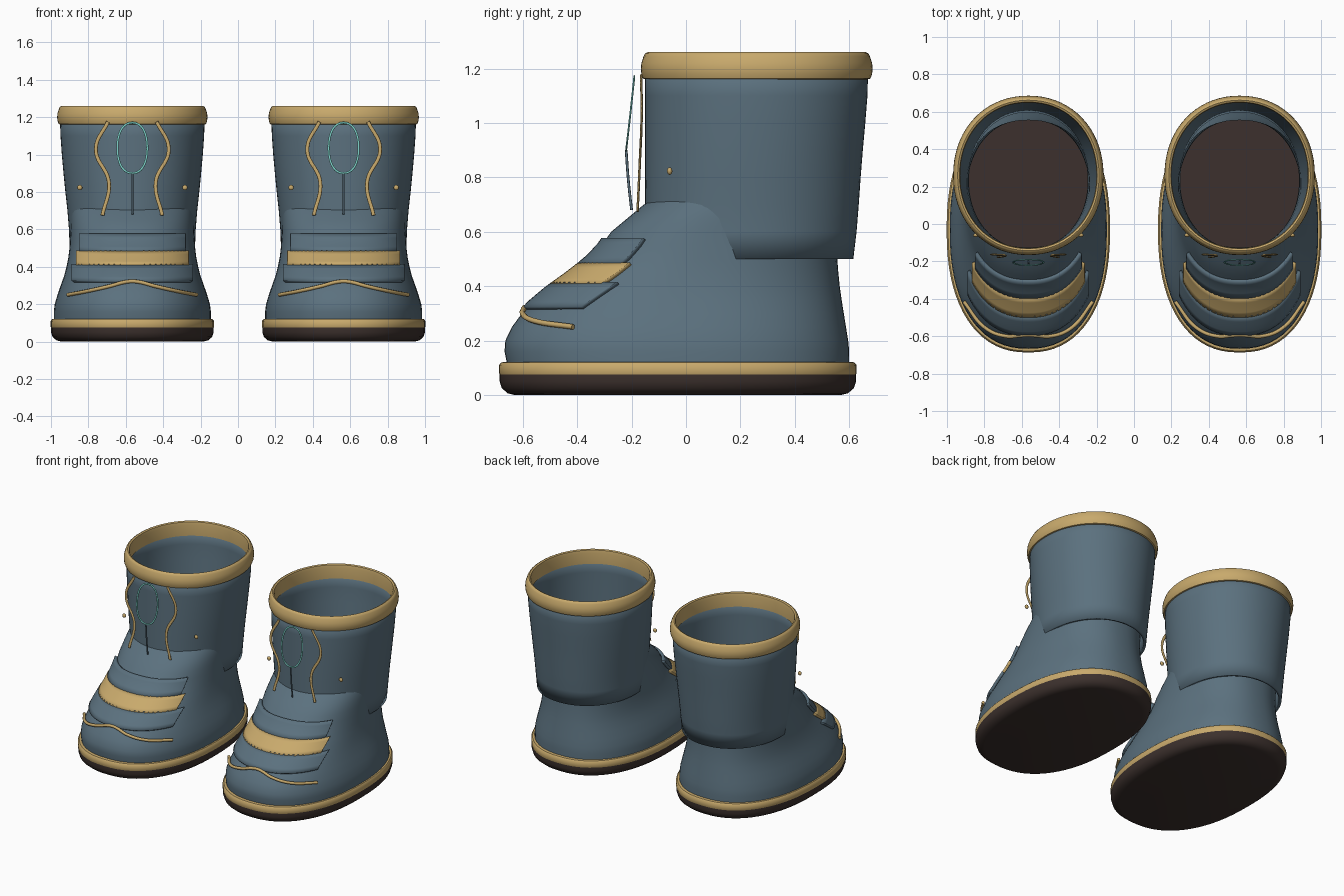
import bpy, math

if "Cube" in bpy.data.objects:
    bpy.data.objects.remove(bpy.data.objects["Cube"])

def material(name, rgb):
    m = bpy.data.materials.new(name)
    m.diffuse_color = (*rgb, 1)
    m.use_nodes = True
    m.node_tree.nodes["Principled BSDF"].inputs["Base Color"].default_value = m.diffuse_color
    return m

BLUE = material("blue_leather", (0.105, 0.165, 0.21))
GOLD = material("gold_trim", (0.58, 0.40, 0.15))
DARK = material("dark_rubber", (0.045, 0.03, 0.026))
TEAL = material("teal_cord", (0.2, 0.62, 0.56))
N = 72
SPACING = 0.565

def add_pair(name, verts, faces, mat, thickness=0, offset=-1):
    """Same part on the left and right boot."""
    mesh = bpy.data.meshes.new(name)
    mesh.from_pydata(verts, [], faces)
    mesh.materials.append(mat)
    for side, sx in (("left", -SPACING), ("right", SPACING)):
        ob = bpy.data.objects.new(f"{side}_{name}", mesh)
        bpy.context.collection.objects.link(ob)
        ob.location.x = sx
        if thickness:
            mod = ob.modifiers.new("thickness", "SOLIDIFY")
            mod.thickness, mod.offset = thickness, offset
        bpy.context.view_layer.objects.active = ob
    bpy.ops.object.select_all(action='DESELECT')
    ob.select_set(True)
    bpy.ops.object.shade_smooth_by_angle(angle=math.radians(40))

def loft(name, rings, mat, power, caps=False, closed=False, thickness=0):
    """Stack superellipse rings given as (z, front y, back y, half width)."""
    verts, faces = [], []
    for z, y0, y1, rx in rings:
        for i in range(N):
            c, s = math.cos(math.tau * i / N), math.sin(math.tau * i / N)
            verts.append((rx * math.copysign(abs(c) ** (2 / power), c),
                          (y0 + y1) / 2 + (y1 - y0) / 2 * math.copysign(abs(s) ** (2 / power), s), z))
    count = len(rings)
    for r in range(count if closed else count - 1):
        a, b = r * N, (r + 1) % count * N
        for i in range(N):
            j = (i + 1) % N
            faces.append((a + i, a + j, b + j, b + i))
    if caps:
        faces.append(tuple(reversed(range(N))))
        faces.append(tuple(range((count - 1) * N, count * N)))
    add_pair(name, verts, faces, mat, thickness)

def grown(base, profile):
    """Rings following one outline, offset outward by each profile point (z, offset)."""
    y0, y1, rx = base
    return [(z, y0 - d, y1 + d, rx + d) for z, d in profile]

# Foot upper sections: z, front y, back y, half width
FOOT = [(.10, -.655, .60, .42), (.16, -.667, .60, .42), (.20, -.664, .596, .415), (.25, -.640, .588, .40),
        (.30, -.603, .58, .383), (.35, -.555, .572, .365), (.40, -.495, .565, .352),
        (.45, -.425, .56, .342), (.50, -.36, .556, .336), (.55, -.31, .555, .333),
        (.60, -.275, .555, .33), (.65, -.215, .555, .33), (.70, -.155, .555, .328), (.72, -.125, .555, .326)]
FOOT_POWER = 2.3

def foot_y(x, z, grow):
    """Front surface of the foot at (x, z), pushed outward by grow."""
    for a, b in zip(FOOT, FOOT[1:]):
        if a[0] <= z <= b[0]:
            t = (z - a[0]) / (b[0] - a[0])
            _, y0, y1, rx = [p + (q - p) * t for p, q in zip(a, b)]
            k = max(0, 1 - abs(x / (rx + grow)) ** FOOT_POWER) ** (1 / FOOT_POWER)
            return (y0 + y1) / 2 - ((y1 - y0) / 2 + grow) * k

def strap(name, z0, z1, half_width, mat):
    """Panel wrapped over the instep."""
    cols, rows, verts, faces = 32, 5, [], []
    for r in range(rows):
        z = z0 + (z1 - z0) * r / (rows - 1)
        for c in range(cols + 1):
            x = half_width * math.sin(math.pi * (c / cols - .5))
            verts.append((x, foot_y(x, z, .02), z))
    for r in range(rows - 1):
        for c in range(cols):
            a = r * (cols + 1) + c
            faces.append((a, a + 1, a + cols + 2, a + cols + 1))
    add_pair(name, verts, faces, mat, .022)

def cord(name, points, radius, mat, cyclic=False, flat=1.0):
    """Smooth tube through points on both boots; flat squashes it in depth."""
    curve = bpy.data.curves.new(name, 'CURVE')
    curve.dimensions = '3D'
    curve.bevel_depth, curve.bevel_resolution = radius, 2
    curve.resolution_u, curve.use_fill_caps = 10, True
    curve.materials.append(mat)
    sp = curve.splines.new('BEZIER')
    sp.bezier_points.add(len(points) - 1)
    yc = sum(p[1] for p in points) / len(points)
    for bp, (x, y, z) in zip(sp.bezier_points, points):
        bp.co = (x, (y - yc) / flat, z)
        bp.handle_left_type = bp.handle_right_type = 'AUTO'
    sp.use_cyclic_u = cyclic
    for side, sx in (("left", -SPACING), ("right", SPACING)):
        ob = bpy.data.objects.new(f"{side}_{name}", curve)
        bpy.context.collection.objects.link(ob)
        ob.location, ob.scale = (sx, yc, 0), (1, flat, 1)

# Sole and welt
loft("sole", grown((-.685, .625, .435), [(0, -.055), (.006, -.03), (.025, -.008), (.05, 0), (.075, 0)]),
     DARK, FOOT_POWER, caps=True)
loft("welt", grown((-.685, .625, .435), [(.07, -.002), (.08, .002), (.11, .002), (.12, -.006),
     (.122, -.03), (.07, -.03)]), GOLD, FOOT_POWER, closed=True)

# Foot upper and shaft
loft("foot_upper", FOOT, BLUE, FOOT_POWER)
loft("shaft", [(.50, -.150, .615, .335), (.60, -.150, .627, .339), (.70, -.150, .635, .347), (.80, -.150, .642, .358),
     (.90, -.150, .650, .368), (1.0, -.150, .659, .377), (1.1, -.150, .667, .384), (1.22, -.150, .670, .388)],
     BLUE, 2.1, thickness=.018)

# Rolled cuff
loft("cuff", grown((-.150, .670, .386), [(1.16, -.002), (1.163, .008), (1.18, .014), (1.2, .016), (1.22, .014),
     (1.245, .006), (1.255, .001), (1.26, -.008), (1.255, -.018), (1.235, -.022), (1.16, -.022)]),
     GOLD, 2.1, closed=True)

# Instep straps
strap("lower_strap", .325, .415, .325, BLUE)
strap("middle_strap", .41, .487, .302, GOLD)
strap("upper_strap", .485, .577, .286, BLUE)

# Toe piping
toe = [(-.345, .25), (-.23, .272), (-.12, .297), (-.04, .318), (0, .322), (.04, .318), (.12, .297), (.23, .272), (.345, .25)]
cord("toe_piping", [(x, foot_y(x, z, .012), z) for x, z in toe], .01, GOLD)

# Wavy side laces
for label, s in (("outer", -1), ("inner", 1)):
    cord(f"{label}_lace", [(s * .13, -.165, 1.175), (s * .195, -.163, 1.03), (s * .125, -.17, .85), (s * .16, -.178, .675)],
         .010, GOLD, flat=.45)

# Central loop and stem
cord("cord_loop", [(0, -.19, 1.17), (-.08, -.205, 1.03), (0, -.22, .9), (.08, -.205, 1.03)], .006, TEAL, cyclic=True, flat=.6)
cord("cord_stem", [(0, -.22, .9), (0, -.212, .79), (0, -.2, .68)], .005, BLUE)

# Side studs
for sx in (-SPACING, SPACING):
    for s in (-1, 1):
        bpy.ops.mesh.primitive_uv_sphere_add(segments=16, ring_count=8, radius=.014, location=(sx + s * .281, -.06, .823))
        stud = bpy.context.object
        stud.name = "side_stud"
        stud.scale.y = .7
        stud.data.materials.append(GOLD)
        bpy.ops.object.shade_smooth()
